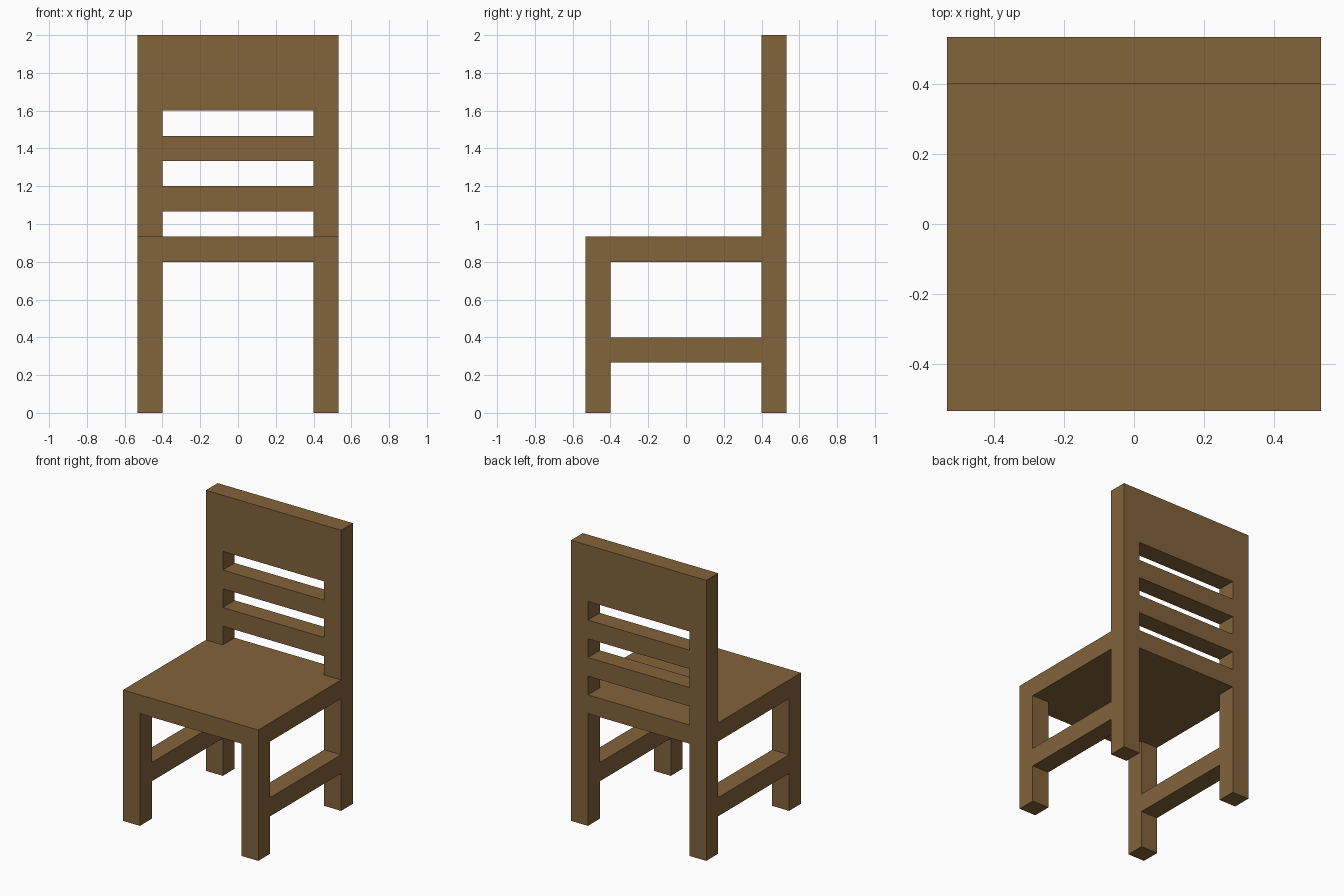
import bpy
import bmesh
from mathutils import Vector

if "Cube" in bpy.data.objects:
    bpy.data.objects.remove(bpy.data.objects["Cube"])

U = 2 / 15  # timber thickness, the module of the whole chair

wood = bpy.data.materials.new("brown wood")
wood.diffuse_color = (0.223, 0.125, 0.044, 1)
wood.use_nodes = True
wood.node_tree.nodes["Principled BSDF"].inputs["Base Color"].default_value = wood.diffuse_color


def box(name, x, y, z):
    """Axis-aligned box from (min, max) ranges given in timber thicknesses."""
    lo, hi = (Vector(c) * U for c in zip(x, y, z))
    bm = bmesh.new()
    bmesh.ops.create_cube(bm, size=1)
    bmesh.ops.scale(bm, vec=hi - lo, verts=bm.verts)
    bmesh.ops.translate(bm, vec=(lo + hi) / 2, verts=bm.verts)
    mesh = bpy.data.meshes.new(name)
    bm.to_mesh(mesh)
    bm.free()
    mesh.materials.append(wood)
    obj = bpy.data.objects.new(name, mesh)
    bpy.context.collection.objects.link(obj)
    return obj


# Legs, full-height back posts and side stretchers
for side, x in (("left", (-4, -3)), ("right", (3, 4))):
    box(f"{side}_front_leg", x, (-4, -3), (0, 6))
    box(f"{side}_back_post", x, (3, 4), (0, 15))
    box(f"{side}_stretcher", x, (-3, 3), (2, 3))

# Seat slab and the rail that continues it between the back posts
box("seat", (-4, 4), (-4, 3), (6, 7))
box("seat_back_rail", (-3, 3), (3, 4), (6, 7))

# Backrest slats and headboard
for i, z in enumerate((8, 10), 1):
    box(f"back_slat_{i}", (-3, 3), (3, 4), (z, z + 1))
box("headboard", (-3, 3), (3, 4), (12, 15))
